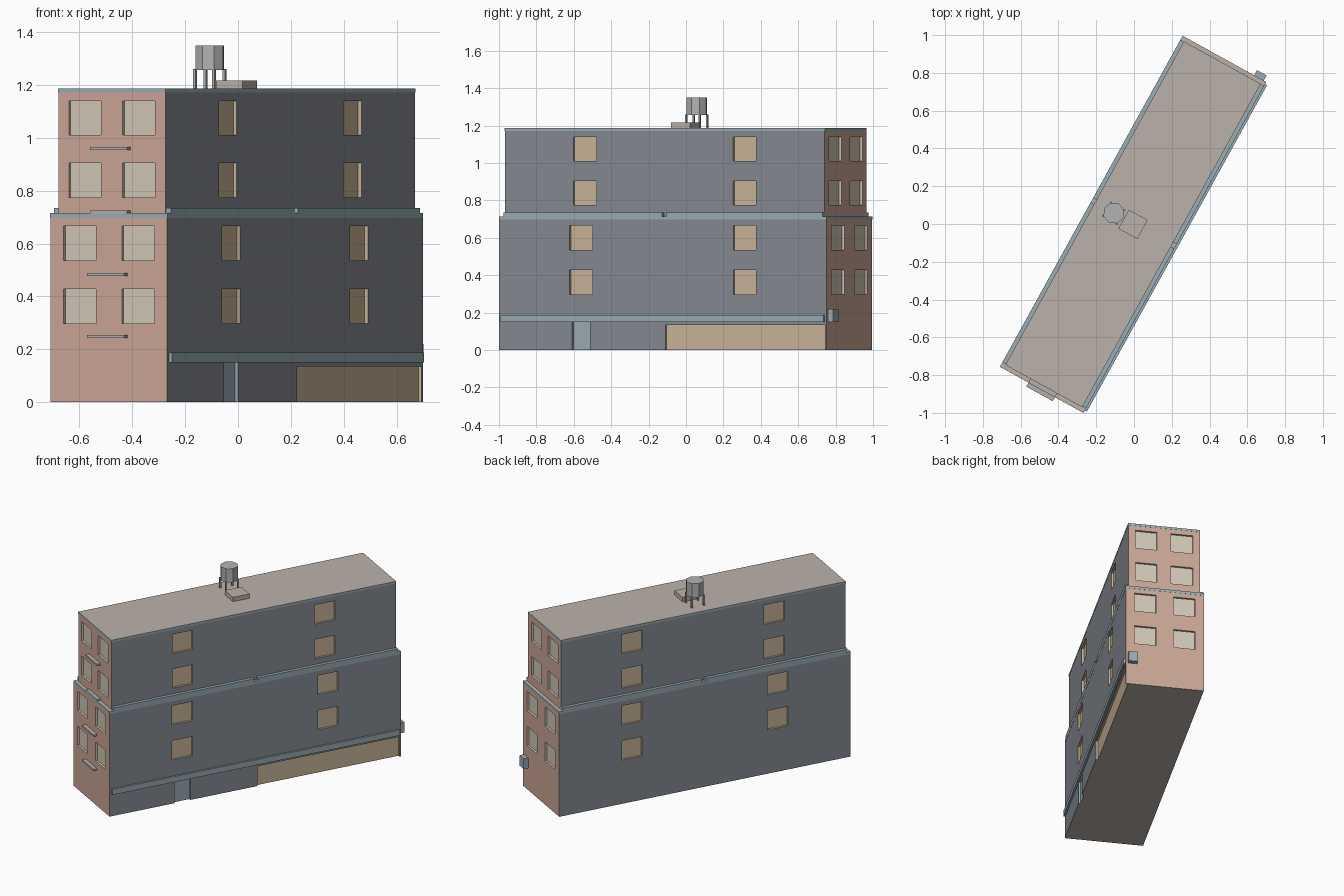
import bpy, bmesh, math
from mathutils import Matrix

if "Cube" in bpy.data.objects:
    bpy.data.objects.remove(bpy.data.objects["Cube"])

# Local frame: x across the block, y along it; the whole block is turned and shifted at the end
PLACE = Matrix.Translation((-0.005, -0.002, 0)) @ Matrix.Rotation(math.radians(-28.9), 4, 'Z')


def material(name, r, g, b):
    m = bpy.data.materials.new(name)
    m.diffuse_color = (r, g, b, 1)
    m.use_nodes = True
    m.node_tree.nodes["Principled BSDF"].inputs["Base Color"].default_value = m.diffuse_color
    return m


BRICK = material("pink_brick", 0.60, 0.39, 0.31)
SIDE = material("grey_wall", 0.24, 0.26, 0.29)
ROOF = material("roof_tan", 0.50, 0.45, 0.41)
PALE = material("pale_window", 0.64, 0.58, 0.47)
TAN = material("tan_window", 0.60, 0.47, 0.32)
BLUE = material("blue_trim", 0.33, 0.42, 0.46)
STEEL = material("platform_grey", 0.45, 0.43, 0.42)
GREY = material("tank_grey", 0.45, 0.45, 0.45)


def add_box(bm, x0, x1, y0, y1, z0, z1, slot=0):
    mat = (Matrix.Translation(((x0 + x1) / 2, (y0 + y1) / 2, (z0 + z1) / 2))
           @ Matrix.Diagonal((x1 - x0, y1 - y0, z1 - z0, 1)))
    verts = bmesh.ops.create_cube(bm, size=1, matrix=mat)["verts"]
    for f in {f for v in verts for f in v.link_faces}:
        f.material_index = slot


def finish(name, bm, *mats):
    me = bpy.data.meshes.new(name)
    bm.to_mesh(me)
    bm.free()
    for m in mats:
        me.materials.append(m)
    ob = bpy.data.objects.new(name, me)
    bpy.context.collection.objects.link(ob)
    ob.matrix_world = PLACE
    return ob


def boxes(name, mat, *specs):
    bm = bmesh.new()
    for s in specs:
        add_box(bm, *s)
    return finish(name, bm, mat)


def tier(name, w, l, z0, z1, band, wx, wy, rows, extra=()):
    """One storey block: coloured walls, recessed windows and a trim slab on top."""
    bm = bmesh.new()
    add_box(bm, -w, w, -l, l, z0, z1 - band)
    bm.normal_update()
    for f in bm.faces:
        f.material_index = 0 if abs(f.normal.y) > 0.5 else (1 if abs(f.normal.x) > 0.5 else 2)
    walls = finish(name + "_walls", bm, BRICK, SIDE, ROOF)

    # recess cutters: slot 0 end windows, 1 side windows and shop, 2 door
    bm = bmesh.new()
    d, h = 0.014, 0.07
    for z in rows:
        for s in (-1, 1):
            for t in (-1, 1):
                y = sorted((s * (l - d), s * (l + 0.05)))
                add_box(bm, t * wx - h, t * wx + h, *y, z, z + 0.13, 0)
                x = sorted((s * (w - d), s * (w + 0.05)))
                add_box(bm, *x, t * wy - h, t * wy + h, z, z + 0.13, 1)
    for y0, y1, top, slot in extra:
        add_box(bm, w - d, w + 0.05, y0, y1, -0.05, top, slot)
    cutter = finish(name + "_cutter", bm, PALE, TAN, BLUE)
    cutter.hide_render = True
    mod = walls.modifiers.new("recesses", 'BOOLEAN')
    mod.operation, mod.solver, mod.object = 'DIFFERENCE', 'EXACT', cutter
    mod.material_mode = 'TRANSFER'
    bpy.context.view_layer.objects.active = walls
    bpy.ops.object.modifier_apply(modifier=mod.name)
    bpy.data.objects.remove(cutter)

    # trim slab with blue edge and tan top
    bm = bmesh.new()
    e = 0.001
    add_box(bm, -w - e, w + e, -l - e, l + e, z1 - band, z1)
    bm.normal_update()
    for f in bm.faces:
        f.material_index = 1 if f.normal.z > 0.5 else 0
    finish(name + "_cornice", bm, BLUE, ROOF)


W, L, UW, UL = 0.252, 1.0, 0.231, 0.977
MID, TOP = 0.715, 1.187
tier("lower_block", W, L, 0, MID, 0.018, 0.126, 0.5, (0.298, 0.536),
     [(0.015, 0.991, 0.135, 1), (-0.554, -0.445, 0.155, 2)])
tier("upper_block", UW, UL, MID, TOP, 0.015, 0.116, 0.488, (0.775, 1.01))

# Ledge strips on the long setbacks, in two lengths per side
boxes("setback_ledges", BLUE, *[
    (*sorted((s * UW, s * (W + 0.001))), y0, y1, MID, MID + 0.02)
    for s in (-1, 1) for y0, y1 in ((-0.972, -0.006), (0.02, 0.976))])

# Shop fascia and hanging sign on the back
boxes("shop_fascia", BLUE, (W, W + 0.013, -0.985, 0.987, 0.15, 0.188))
boxes("back_sign", BLUE, (0.18, 0.238, L, L + 0.032, 0.15, 0.22))

# Fire escape platforms on the front
boxes("front_platforms", STEEL, *[
    (-0.08, 0.08, -l - 0.025, -l, z, z + 0.012)
    for l, z in ((L, 0.242), (L, 0.477), (UL, 0.713), (UL, 0.953))])

# Roof hatch
boxes("roof_hatch", ROOF, (-0.057, 0.057, -0.057, 0.057, TOP, TOP + 0.03))

# Water tank on four legs
TX, TY, A = -0.118, 0.003, 0.041
boxes("tank_legs", GREY, *[
    (TX + s * A - 0.005, TX + s * A + 0.005, TY + t * A - 0.005, TY + t * A + 0.005, TOP, 1.26)
    for s in (-1, 1) for t in (-1, 1)])
bm = bmesh.new()
bmesh.ops.create_cone(bm, cap_ends=True, segments=8, radius1=0.057, radius2=0.057, depth=0.093,
                      matrix=Matrix.Translation((TX, TY, 1.3035)))
finish("water_tank", bm, GREY)
